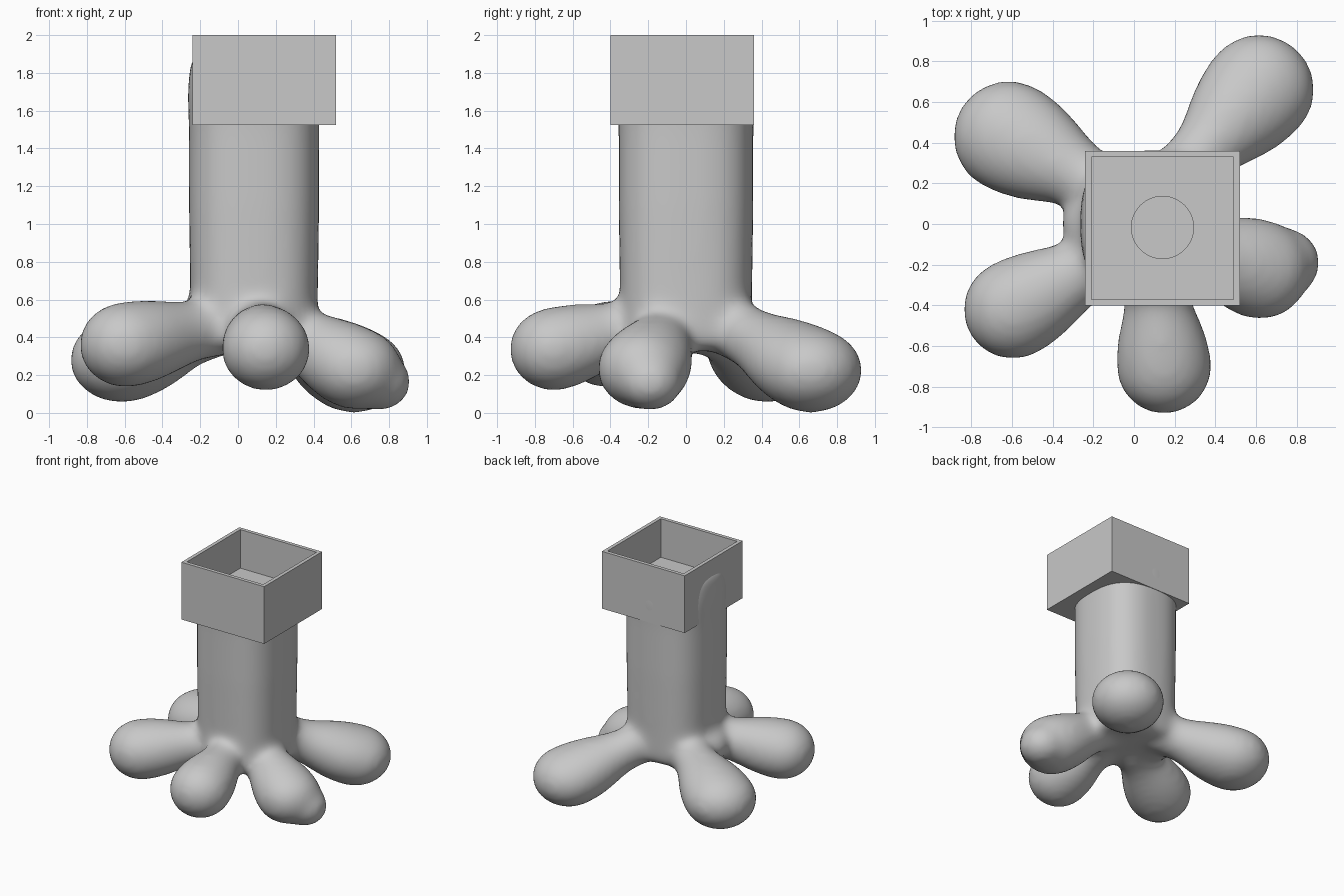
import bpy, bmesh, math
from mathutils import Matrix, Vector

if "Cube" in bpy.data.objects:
    bpy.data.objects.remove(bpy.data.objects["Cube"], do_unlink=True)

grey = bpy.data.materials.new("plain_grey")
grey.use_nodes = True
grey.diffuse_color = (0.58, 0.58, 0.58, 1)
grey.node_tree.nodes["Principled BSDF"].inputs["Base Color"].default_value = (0.58, 0.58, 0.58, 1)


def make_object(name, bm):
    bmesh.ops.recalc_face_normals(bm, faces=bm.faces)
    mesh = bpy.data.meshes.new(name)
    bm.to_mesh(mesh)
    bm.free()
    mesh.materials.append(grey)
    obj = bpy.data.objects.new(name, mesh)
    bpy.context.collection.objects.link(obj)
    return obj


def add_box(bm, low, high):
    low, high = Vector(low), Vector(high)
    size = Matrix.Diagonal((*(high - low), 1))
    bmesh.ops.create_cube(bm, size=1, matrix=Matrix.Translation((low + high) / 2) @ size)


def add_ball(bm, centre, radius, squash=1):
    flat = Matrix.Diagonal((1, 1, squash, 1))
    bmesh.ops.create_icosphere(bm, subdivisions=3, radius=radius,
                               matrix=Matrix.Translation(centre) @ flat)


def add_column(bm, profile, centre, rx, ry, power=2, segments=64):
    """Stack rings (scale, z) into a closed column; a higher power is squarer."""
    def bend(value):
        return math.copysign(abs(value) ** (2 / power), value)

    rings = []
    for scale, z in profile:
        rings.append([bm.verts.new((centre[0] + rx * scale * bend(math.cos(a)),
                                    centre[1] + ry * scale * bend(math.sin(a)), z))
                      for a in (i * math.tau / segments for i in range(segments))])
    for lower, upper in zip(rings, rings[1:]):
        for i in range(segments):
            j = (i + 1) % segments
            bm.faces.new((lower[i], lower[j], upper[j], upper[i]))
    bm.faces.new(rings[0][::-1])
    bm.faces.new(rings[-1])


def add_leg(bm, foot, foot_radius, squash, neck=0.163, steps=16):
    """Overlapping balls from the column out to a bulbous, flattened foot."""
    foot = Vector(foot)
    root = Vector((0.085 + (foot.x - 0.085) * 0.25, foot.y * 0.33, 0.465))
    for i in range(steps + 1):
        t = i / steps
        u = max(0, (t - 0.25) / 0.75)
        swell = u * u * (3 - 2 * u)
        radius = neck + (foot_radius - neck) * swell
        add_ball(bm, root.lerp(foot, t), radius, 1 + (squash - 1) * swell)


def apply_modifiers(obj):
    graph = bpy.context.evaluated_depsgraph_get()
    mesh = bpy.data.meshes.new_from_object(obj.evaluated_get(graph))
    obj.modifiers.clear()
    obj.data = mesh
    mesh.materials.clear()
    mesh.materials.append(grey)


# Column and five legs, blended into one soft body
bm = bmesh.new()
add_column(bm, [(0.85, 0.33), (0.97, 0.38), (0.98, 0.64), (1, 1.1), (1, 1.5),
                (1.02, 1.7), (0.98, 1.85), (0.9, 1.9)],
           (0.085, 0.0), 0.345, 0.357, power=2.7)
for foot, radius, squash in [((0.615, 0.66, 0.225), 0.278, 0.82),
                             ((-0.615, 0.43, 0.28), 0.28, 0.82),
                             ((-0.595, -0.42, 0.36), 0.25, 0.92),
                             ((0.148, -0.7, 0.337), 0.239, 0.94),
                             ((0.62, -0.225, 0.235), 0.25, 0.88)]:
    add_leg(bm, foot, radius, squash)
add_ball(bm, (0.745, -0.19, 0.165), 0.175, 0.9)  # drooping toe of the side foot
add_ball(bm, (-0.16, 0.0, 0.46), 0.2, 0.75)      # web between the two legs
body = make_object("column_with_legs", bm)
remesh = body.modifiers.new("blend", "REMESH")
remesh.mode = "VOXEL"
remesh.voxel_size = 0.025
soften = body.modifiers.new("soften", "SMOOTH")
soften.factor = 0.5
soften.iterations = 30
apply_modifiers(body)

# Square planter box
bm = bmesh.new()
add_box(bm, (-0.24, -0.40, 1.525), (0.52, 0.36, 2.0))
planter = make_object("planter_box", bm)

# Cutters for the hollow and the round drain
bm = bmesh.new()
add_box(bm, (-0.21, -0.37, 1.68), (0.49, 0.33, 2.2))
hollow = make_object("hollow_cutter", bm)
bm = bmesh.new()
add_box(bm, (-0.21, -0.37, 1.665), (0.49, 0.33, 2.2))
deep_hollow = make_object("column_cutter", bm)
bm = bmesh.new()
add_column(bm, [(1, 1.4), (1, 2.1)], (0.14, -0.017), 0.153, 0.153)
drain = make_object("drain_cutter", bm)

for obj, cutters in ((planter, (hollow, drain)), (body, (deep_hollow, drain))):
    for cutter in cutters:
        cut = obj.modifiers.new("cut", "BOOLEAN")
        cut.operation = "DIFFERENCE"
        cut.solver = "EXACT"
        cut.object = cutter
    apply_modifiers(obj)
for cutter in (hollow, deep_hollow, drain):
    bpy.data.objects.remove(cutter, do_unlink=True)

# Smooth shading on the soft body, crisp edges on the box
for obj in (body, planter):
    bpy.ops.object.select_all(action="DESELECT")
    obj.select_set(True)
    bpy.context.view_layer.objects.active = obj
    bpy.ops.object.shade_smooth_by_angle(angle=math.radians(35))
